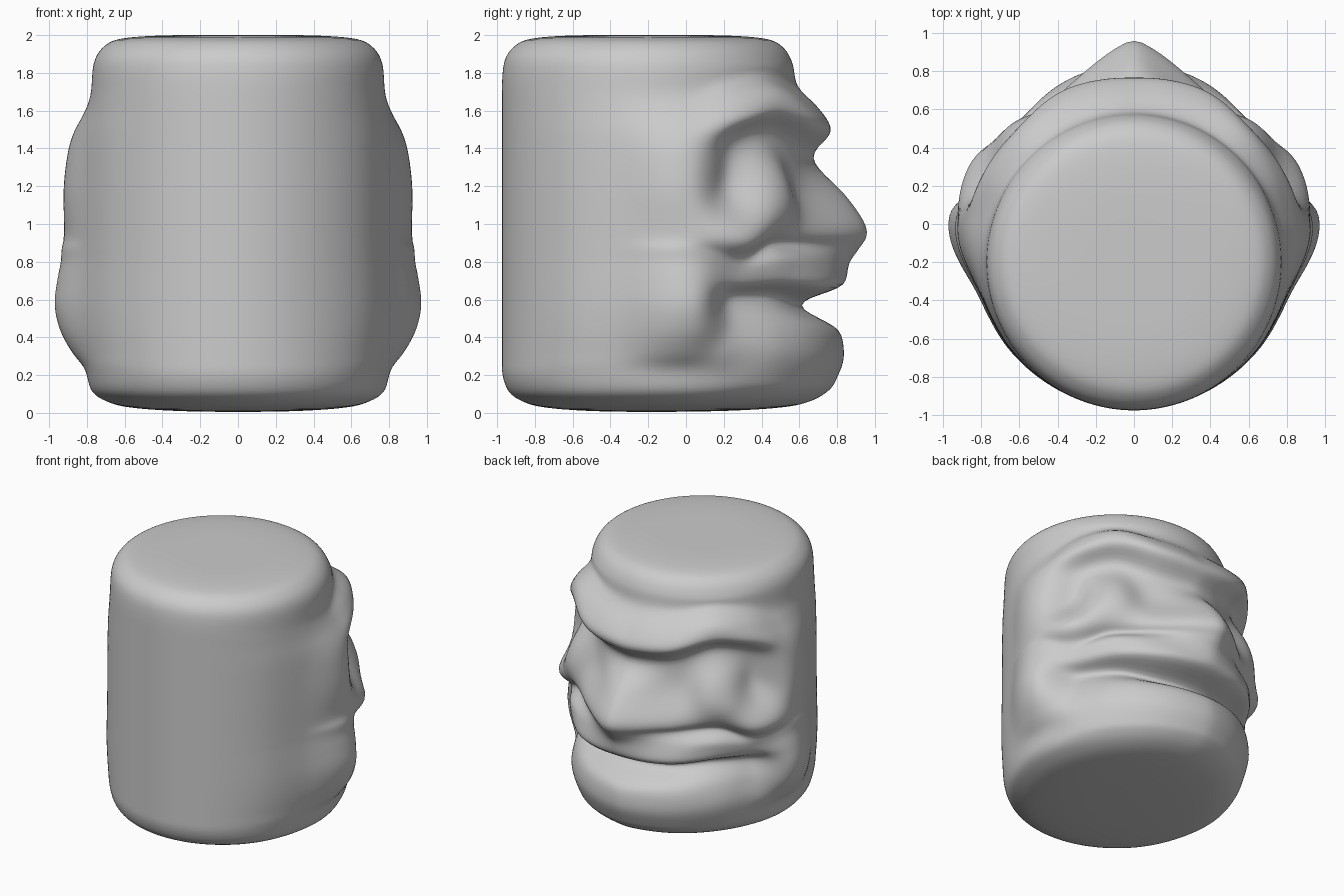
import bpy, bmesh, math

if "Cube" in bpy.data.objects:
    bpy.data.objects.remove(bpy.data.objects["Cube"])

BASE = 0.775          # radius of the plain drum
CENTRE_Y = -0.2

# Vertical face profiles (z, radius) by angle from the face centre line. Points, top to bottom:
# forehead, brow top, brow, under brow, bridge/eye, nose tip/cheek, cheek groove,
# lip top, lip edge, mouth, lower lip, chin, chin underside
centre = [(1.73, .79), (1.61, .90), (1.49, .97), (1.35, .87), (1.15, 1.06), (.96, 1.175),
          (.87, 1.13), (.79, 1.07), (.68, 1.04), (.57, .80), (.43, 1.02), (.30, 1.04), (.18, 1.0)]
nostril = [(1.75, .785), (1.64, .91), (1.52, .98), (1.38, .84), (1.18, .87), (.96, .99),
           (.89, .96), (.81, .99), (.68, 1.02), (.58, .80), (.46, .97), (.31, 1.0), (.18, .96)]
eye = [(1.79, .78), (1.70, .90), (1.60, .93), (1.47, .80), (1.22, .83), (.98, .91),
       (.90, .87), (.81, .95), (.70, .94), (.62, .80), (.49, .90), (.33, .94), (.18, .90)]
cheek = [(1.76, .78), (1.66, .87), (1.55, .92), (1.43, .82), (1.22, .81), (.93, 1.01),
         (.82, .92), (.76, .91), (.68, .89), (.61, .81), (.48, .86), (.34, .89), (.20, .86)]
rim = [(1.70, .78), (1.60, .83), (1.48, .90), (1.35, .93), (1.15, .95), (.95, .955),
       (.87, .96), (.80, .965), (.70, .985), (.58, 1.0), (.44, .97), (.32, .90), (.23, .83)]


def faded(amount):
    """Rim profile sinking back into the drum."""
    return [(z, BASE + amount * (r - BASE)) for z, r in rim]


stations = [(0, centre), (20, nostril), (41, eye), (58, cheek), (75, rim),
            (101, faded(.28)), (125, faded(.1)), (160, faded(0)), (180, faded(0))]


def with_caps(profile):
    """Add rounded top and bottom ends to a profile."""
    k = profile[-1][1]
    top = [(2, 0), (2, .3), (1.985, .6), (1.94, .71), (1.85, .765)]
    bottom = [(.12, .96 * k), (.065, .87 * k), (.03, .72 * k), (.01, .4 * k), (.005, 0)]
    return top + profile + bottom


angles = [a for a, _ in stations]
profiles = [with_caps(p) for _, p in stations]


def hermite(a, b, ma, mb, t):
    return ((2*t**3 - 3*t*t + 1) * a + (t**3 - 2*t*t + t) * ma
            + (3*t*t - 2*t**3) * b + (t**3 - t*t) * mb)


def limited(d0, d1):
    """Slope at a point between two neighbours, limited to avoid overshoot."""
    if d0 * d1 <= 0:
        return 0
    return math.copysign(min(abs(d0 + d1) / 2, 2.5 * abs(d0), 2.5 * abs(d1)), d0)


def across(angle, row, k):
    """Interpolate one value of a profile point around the drum."""
    n = len(angles)
    i = max(j for j in range(n - 1) if angles[j] <= angle)
    h = angles[i + 1] - angles[i]
    v = [p[row][k] for p in profiles]
    d = [(v[j + 1] - v[j]) / (angles[j + 1] - angles[j]) for j in range(n - 1)]
    slopes = [d[0]] + [limited(d[j - 1], d[j]) for j in range(1, n - 1)] + [0]
    return hermite(v[i], v[i + 1], slopes[i] * h, slopes[i + 1] * h, (angle - angles[i]) / h)


def column(angle, sub=6):
    """Smooth vertical section of the head at an angle."""
    keys = [(across(angle, j, 0), across(angle, j, 1)) for j in range(len(profiles[0]))]
    n = len(keys)

    def tangent(i, k):
        if i in (0, n - 1):
            return 0
        return limited(keys[i][k] - keys[i-1][k], keys[i+1][k] - keys[i][k])
    out = []
    for i in range(n - 1):
        for s in range(sub):
            z, r = (hermite(keys[i][k], keys[i+1][k], tangent(i, k), tangent(i+1, k), s/sub)
                    for k in (0, 1))
            # bulging eyeball
            d = ((angle - 43) / 12)**2 + ((z - 1.18) / .19)**2
            out.append((z, r + .11 * math.exp(-d**1.4)))
    return out + [keys[-1]]


# Drum-shaped head, mirrored left to right
STEP = 2
half = {a: column(a) for a in range(0, 181, STEP)}
bm = bmesh.new()
grid = []
for a in range(-180, 180, STEP):
    t = math.radians(a)
    grid.append([bm.verts.new((r * math.sin(t), CENTRE_Y + r * math.cos(t), z))
                 for z, r in half[abs(a)]])
for i, col in enumerate(grid):
    nxt = grid[(i + 1) % len(grid)]
    for j in range(len(col) - 1):
        bm.faces.new((col[j], nxt[j], nxt[j + 1], col[j + 1]))
bmesh.ops.remove_doubles(bm, verts=bm.verts, dist=1e-4)
for _ in range(4):
    bmesh.ops.smooth_vert(bm, verts=bm.verts, factor=.5,
                          use_axis_x=True, use_axis_y=True, use_axis_z=True)
bmesh.ops.recalc_face_normals(bm, faces=bm.faces)
for f in bm.faces:
    f.smooth = True
mesh = bpy.data.meshes.new("carved_head")
bm.to_mesh(mesh)
bm.free()
head = bpy.data.objects.new("carved_head", mesh)
bpy.context.collection.objects.link(head)
